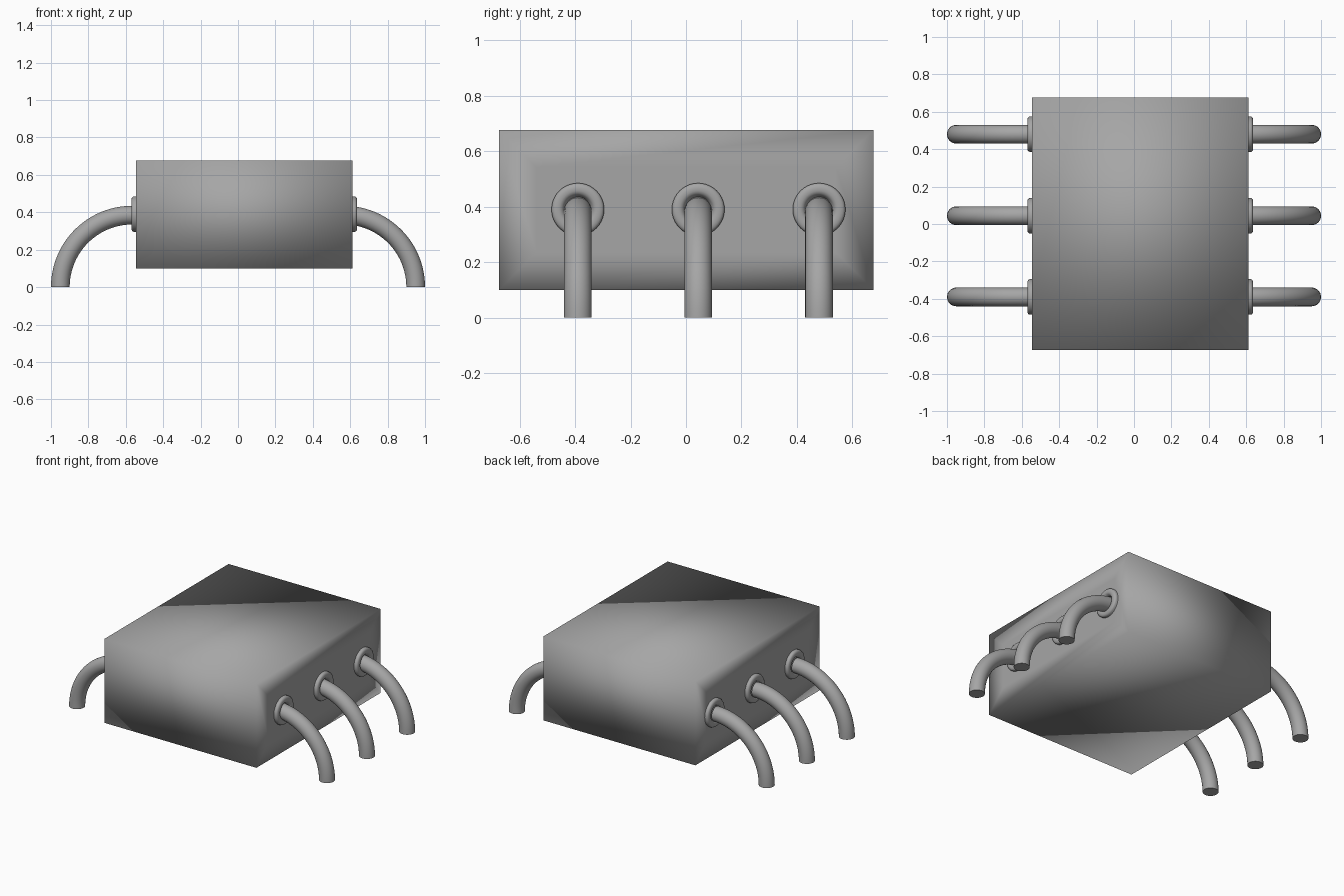
import bpy, bmesh
from math import radians, pi
from mathutils import Matrix

if "Cube" in bpy.data.objects:
    bpy.data.objects.remove(bpy.data.objects["Cube"])

LEAD_Y = (-0.39, 0.044, 0.48)   # spacing of the leads along the body
BODY_LEFT, BODY_RIGHT = -0.545, 0.612
TUBE, BEND, BEND_X = 0.05, 0.385, 0.565

# Dark grey for every part
grey = bpy.data.materials.new("dark_grey")
grey.diffuse_color = (0.38, 0.38, 0.38, 1)
grey.use_nodes = True
grey.node_tree.nodes["Principled BSDF"].inputs["Base Color"].default_value = grey.diffuse_color


def finish(name, bm, angle=40):
    bmesh.ops.remove_doubles(bm, verts=bm.verts, dist=1e-5)
    bmesh.ops.recalc_face_normals(bm, faces=bm.faces)
    mesh = bpy.data.meshes.new(name)
    bm.to_mesh(mesh)
    bm.free()
    mesh.materials.append(grey)
    obj = bpy.data.objects.new(name, mesh)
    bpy.context.collection.objects.link(obj)
    bpy.ops.object.select_all(action='DESELECT')
    obj.select_set(True)
    bpy.context.view_layer.objects.active = obj
    bpy.ops.object.shade_smooth_by_angle(angle=radians(angle))
    return obj


def bent_lead(name, side, y):
    # Round section swept through a quarter turn up from the ground
    bm = bmesh.new()
    start = Matrix.Translation((side * (BEND_X + BEND), y, 0))
    bmesh.ops.create_circle(bm, cap_ends=True, segments=32, radius=TUBE, matrix=start)
    bmesh.ops.spin(bm, geom=bm.verts[:] + bm.edges[:] + bm.faces[:],
                   cent=(side * BEND_X, y, 0), axis=(0, -side, 0),
                   angle=pi / 2, steps=24)
    # Close the ground end where the spin consumed its cap
    rim = [e for e in bm.edges if e.is_boundary]
    if rim:
        bmesh.ops.holes_fill(bm, edges=rim, sides=0)
    return finish(name, bm)


def collar(name, side, y):
    # Rounded grommet turned around the lead where it meets the body
    wall = BODY_RIGHT if side > 0 else BODY_LEFT
    profile = [(-0.02, 0.045), (-0.02, 0.095), (0.012, 0.095), (0.019, 0.092),
               (0.023, 0.086), (0.025, 0.078), (0.025, 0.067), (0.022, 0.059),
               (0.016, 0.053), (0.008, 0.049), (0.0, 0.045)]
    bm = bmesh.new()
    verts = [bm.verts.new((wall + side * d, y, 0.39 + r)) for d, r in profile]
    edges = [bm.edges.new((a, b)) for a, b in zip(verts, verts[1:] + verts[:1])]
    bmesh.ops.spin(bm, geom=verts + edges, cent=(wall, y, 0.39),
                   axis=(1, 0, 0), angle=2 * pi, steps=40)
    return finish(name, bm)


# Main block, shaded smooth across its corners; flat panel behind the collars
bm = bmesh.new()
bmesh.ops.create_cube(bm, size=1, matrix=Matrix.Translation(
    ((BODY_LEFT + BODY_RIGHT) / 2, 0.001, 0.388))
    @ Matrix.Diagonal((BODY_RIGHT - BODY_LEFT, 1.35, 0.576, 1)))
bm.normal_update()
sides = [f for f in bm.faces if abs(f.normal.x) > 0.9]
bmesh.ops.inset_individual(bm, faces=sides, thickness=0.19)
finish("body", bm, 180)

# Three leads and collars on each side
for side, label in ((-1, "left"), (1, "right")):
    for i, y in enumerate(LEAD_Y, 1):
        bent_lead(f"{label}_lead_{i}", side, y)
        collar(f"{label}_collar_{i}", side, y)
